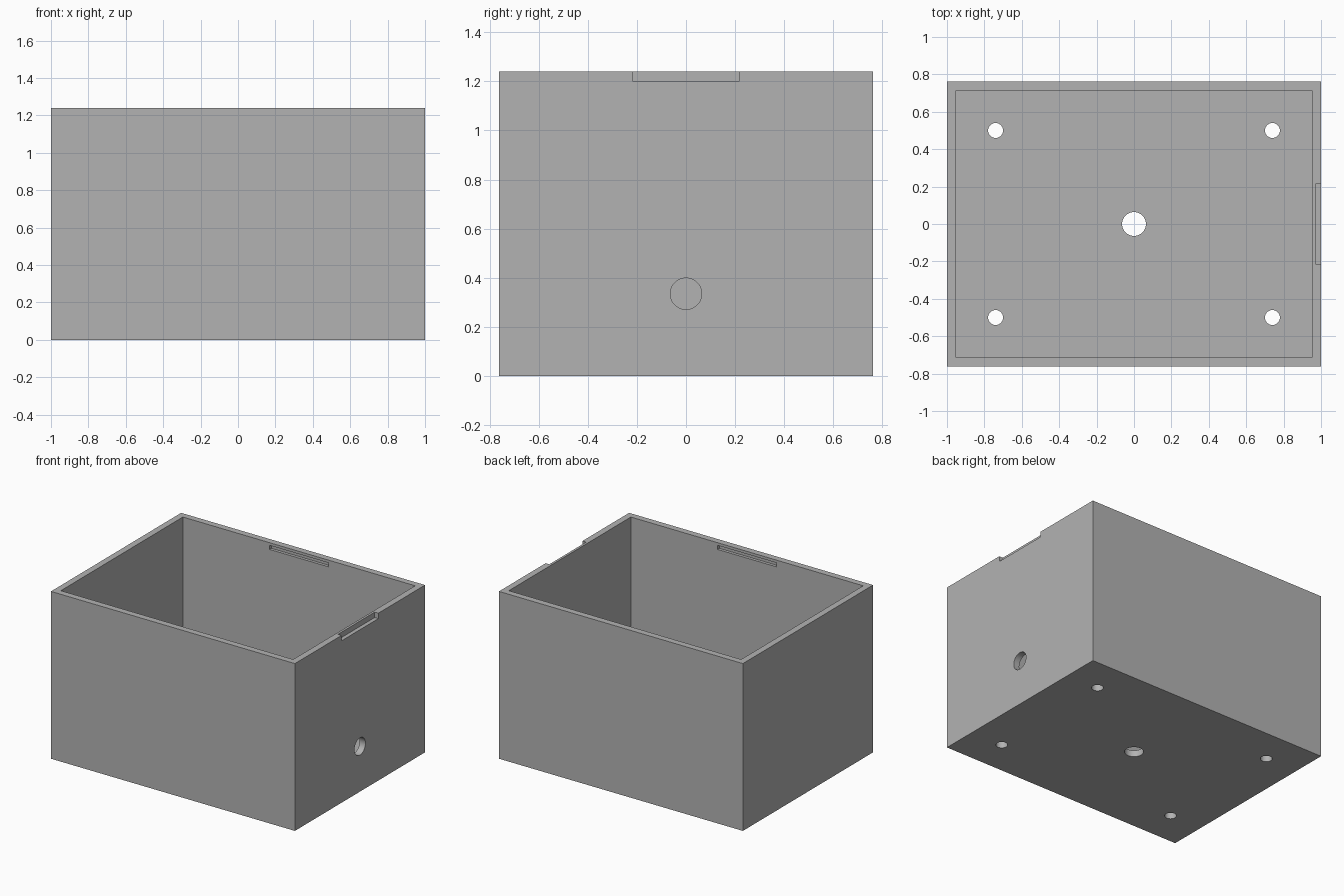
import bpy
from math import pi, radians

if "Cube" in bpy.data.objects:
    bpy.data.objects.remove(bpy.data.objects["Cube"], do_unlink=True)

LENGTH, DEPTH, HEIGHT, WALL = 2.0, 1.524, 1.24, 0.0476


def box(name, size, centre):
    bpy.ops.mesh.primitive_cube_add(size=1, location=centre)
    obj = bpy.context.object
    obj.name, obj.scale = name, size
    bpy.ops.object.transform_apply(location=True, rotation=True, scale=True)
    return obj


def drill(name, radius, centre, rotation=(0, 0, 0)):
    bpy.ops.mesh.primitive_cylinder_add(vertices=48, radius=radius, depth=0.3,
                                        location=centre, rotation=rotation)
    bpy.context.object.name = name
    return bpy.context.object


def cut(target, cutter):
    cutter.hide_render = True
    mod = target.modifiers.new(cutter.name, "BOOLEAN")
    mod.operation, mod.solver, mod.object = "DIFFERENCE", "EXACT", cutter
    bpy.context.view_layer.objects.active = target
    bpy.ops.object.modifier_apply(modifier=mod.name)
    bpy.data.objects.remove(cutter, do_unlink=True)


# Open-topped box shell
shell = box("box_body", (LENGTH, DEPTH, HEIGHT), (0, 0, HEIGHT / 2))
cut(shell, box("cavity", (LENGTH - 2 * WALL, DEPTH - 2 * WALL, HEIGHT),
               (0, 0, HEIGHT / 2 + WALL)))

# Snap grooves inside the front and back walls
for side in (-1, 1):
    cut(shell, box("snap_groove", (0.48, 0.08, 0.03),
                   (0, side * (DEPTH / 2 - WALL - 0.018), 1.205)))

# Finger notch in the outer rim of the +x wall
cut(shell, box("finger_notch", (0.06, 0.43, 0.08), (1.0, 0, HEIGHT)))

# Cable hole in the +x wall
cut(shell, drill("cable_hole", 0.064, (1.0, 0, 0.335), (0, pi / 2, 0)))

# Floor holes: one in the centre, four for mounting
cut(shell, drill("drain_hole", 0.064, (0, 0, 0)))
for x in (-0.74, 0.74):
    for y in (-0.5, 0.5):
        cut(shell, drill("mounting_hole", 0.04, (x, y, 0)))

# Plain grey material
grey = bpy.data.materials.new("plain_grey")
grey.use_nodes = True
colour = (0.45, 0.45, 0.45, 1)
grey.diffuse_color = colour
grey.node_tree.nodes["Principled BSDF"].inputs["Base Color"].default_value = colour
shell.data.materials.clear()
shell.data.materials.append(grey)

bpy.ops.object.select_all(action="DESELECT")
shell.select_set(True)
bpy.context.view_layer.objects.active = shell
bpy.ops.object.shade_smooth_by_angle(angle=radians(30))
